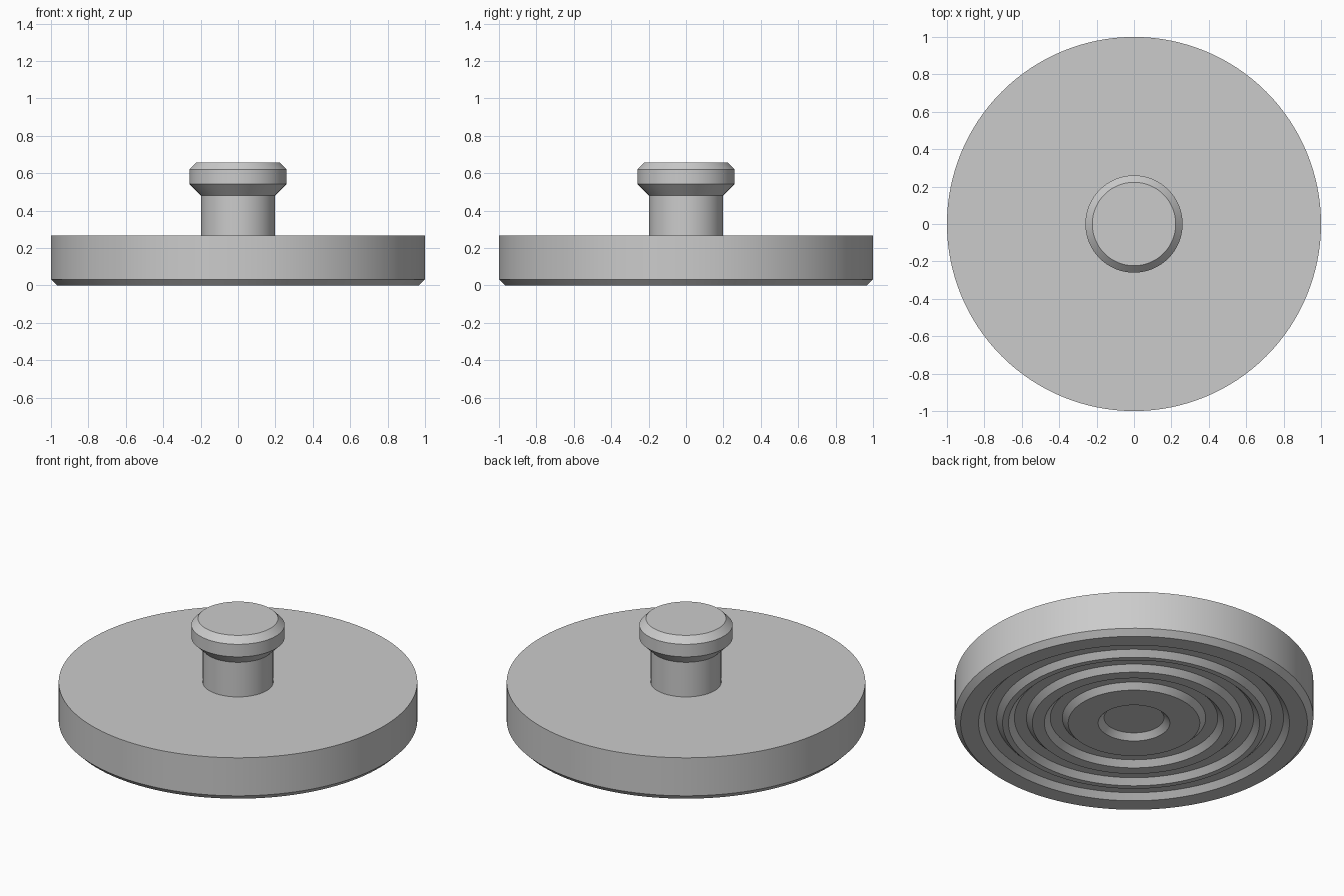
import bpy, bmesh, math

if "Cube" in bpy.data.objects:
    bpy.data.objects.remove(bpy.data.objects["Cube"])

SEGMENTS = 128
C = 0.033  # size of the 45 degree chamfers

grey = bpy.data.materials.new("light_grey")
grey.diffuse_color = (0.6, 0.6, 0.6, 1)
grey.use_nodes = True
grey.node_tree.nodes["Principled BSDF"].inputs["Base Color"].default_value = grey.diffuse_color


def lathe(name, profile, cap_start=False, cap_end=False):
    """Revolve (radius, z) points, listed bottom to top, around the z axis."""
    bm = bmesh.new()
    rings = []
    for r, z in profile:
        rings.append([bm.verts.new((r * math.cos(2 * math.pi * k / SEGMENTS),
                                    r * math.sin(2 * math.pi * k / SEGMENTS), z))
                      for k in range(SEGMENTS)])
    for low, high in zip(rings, rings[1:]):
        for k in range(SEGMENTS):
            n = (k + 1) % SEGMENTS
            bm.faces.new((low[k], low[n], high[n], high[k]))
    if cap_start:
        bm.faces.new(rings[0][::-1])
    if cap_end:
        bm.faces.new(rings[-1])
    mesh = bpy.data.meshes.new(name)
    bm.to_mesh(mesh)
    bm.free()
    mesh.materials.append(grey)
    obj = bpy.data.objects.new(name, mesh)
    bpy.context.collection.objects.link(obj)
    bpy.ops.object.select_all(action='DESELECT')
    obj.select_set(True)
    bpy.context.view_layer.objects.active = obj
    bpy.ops.object.shade_smooth_by_angle(angle=math.radians(30))
    return obj


NECK, TOP = 0.197, 0.267

# Base disc: central recess and three sloped ring grooves underneath
base = [(0.2 - C, C), (0.2, 0)]
for inner, outer in [(0.367, 0.5), (0.567, 0.7), (0.733, 0.867)]:
    base += [(inner, 0), (inner + C, C), (outer - C, C), (outer, 0)]
base += [(1 - C, 0), (1, C), (1, TOP), (NECK, TOP)]
lathe("base_disc", base, cap_start=True)

# Neck and flared knob with bevelled rim
lathe("knob", [(NECK, TOP), (NECK, 0.48), (0.26, 0.543),
               (0.26, 0.62), (0.223, 0.658)], cap_end=True)
